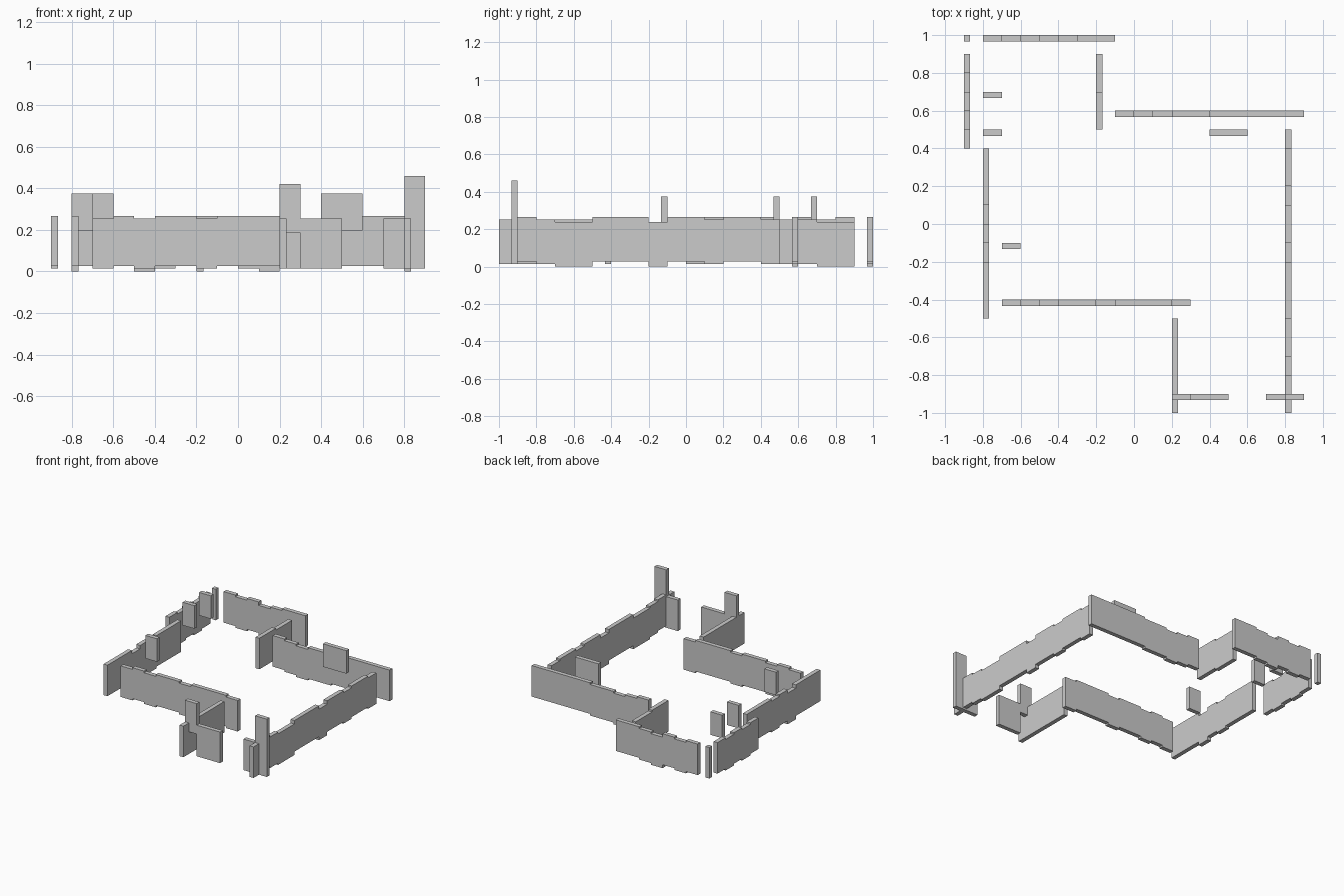
import bpy, bmesh
from mathutils import Vector

if "Cube" in bpy.data.objects:
    bpy.data.objects.remove(bpy.data.objects["Cube"])

T = 0.033       # wall thickness
H = 0.24        # wall panel height
STEP = 0.0133   # vertical stagger between panels


def add_box(bm, lo, hi):
    lo, hi = Vector(lo), Vector(hi)
    verts = bmesh.ops.create_cube(bm, size=1)["verts"]
    for v in verts:
        v.co = (lo + hi) / 2 + v.co * (hi - lo)


def finish(name, bm):
    mesh = bpy.data.meshes.new(name)
    bm.to_mesh(mesh)
    bm.free()
    bpy.context.collection.objects.link(bpy.data.objects.new(name, mesh))


def wall(name, axis, offset, start, runs):
    """Run of staggered panels; runs = (end position, stagger level)."""
    bm = bmesh.new()
    a = start
    for b, level in runs:
        z = level * STEP
        if axis == "x":
            add_box(bm, (a, offset, z), (b, offset + T, z + H))
        else:
            add_box(bm, (offset, a, z), (offset + T, b, z + H))
        a = b
    finish(name, bm)


def panel(name, x0, x1, y_back, z0, z1):
    bm = bmesh.new()
    add_box(bm, (x0, y_back - T, z0), (x1, y_back, z1))
    finish(name, bm)


# Walls running left to right
wall("back_wall", "x", 1 - T, -0.8,
     [(-0.7, 2), (-0.6, 1), (-0.5, 2), (-0.4, 0), (-0.3, 1), (-0.1, 2)])
wall("back_right_wall", "x", 0.6 - T, -0.1,
     [(0, 2), (0.1, 1), (0.2, 0), (0.4, 1), (0.9, 2)])
wall("front_left_wall", "x", -0.4 - T, -0.7,
     [(-0.6, 1), (-0.5, 2), (-0.4, 1), (-0.2, 2), (-0.1, 1), (0.2, 2), (0.3, 1)])
wall("corner_post", "x", 1 - T, -0.9, [(-0.9 + T, 2)])

# Walls running front to back
wall("left_back_wall", "y", -0.9, 0.4,
     [(0.5, 2), (0.6, 1), (0.7, 2), (0.8, 1), (0.9, 2)])
wall("left_wall", "y", -0.8, -0.5,
     [(-0.2, 2), (-0.1, 0), (0, 2), (0.1, 1), (0.4, 2)])
wall("back_step_wall", "y", -0.2, 0.5, [(0.7, 1), (0.9, 0)])
wall("right_wall", "y", 0.8, -1,
     [(-0.9, 1), (-0.8, 2), (-0.7, 1), (-0.5, 0), (-0.2, 2), (-0.1, 0),
      (0.1, 2), (0.2, 1), (0.4, 2), (0.5, 1)])
wall("front_step_wall", "y", 0.2, -1, [(-0.5, 1)])

# Raised hanging panels
for i, (x0, x1, y) in enumerate([(-0.8, -0.7, 0.7), (-0.8, -0.7, 0.5),
                                 (-0.7, -0.6, -0.1), (0.4, 0.6, 0.5)]):
    panel(f"hanging_panel_{i + 1}", x0, x1, y, 0.197, 0.375)

# Entrance pieces at the front
panel("entrance_left_sign", 0.2, 0.3, -0.9, 0.185, 0.42)
panel("entrance_left_panel", 0.3, 0.5, -0.9, STEP, H + STEP)
panel("entrance_right_panel", 0.7, 0.8, -0.9, STEP, H + STEP)
panel("entrance_right_tall_post", 0.8, 0.9, -0.9, STEP, 0.46)
